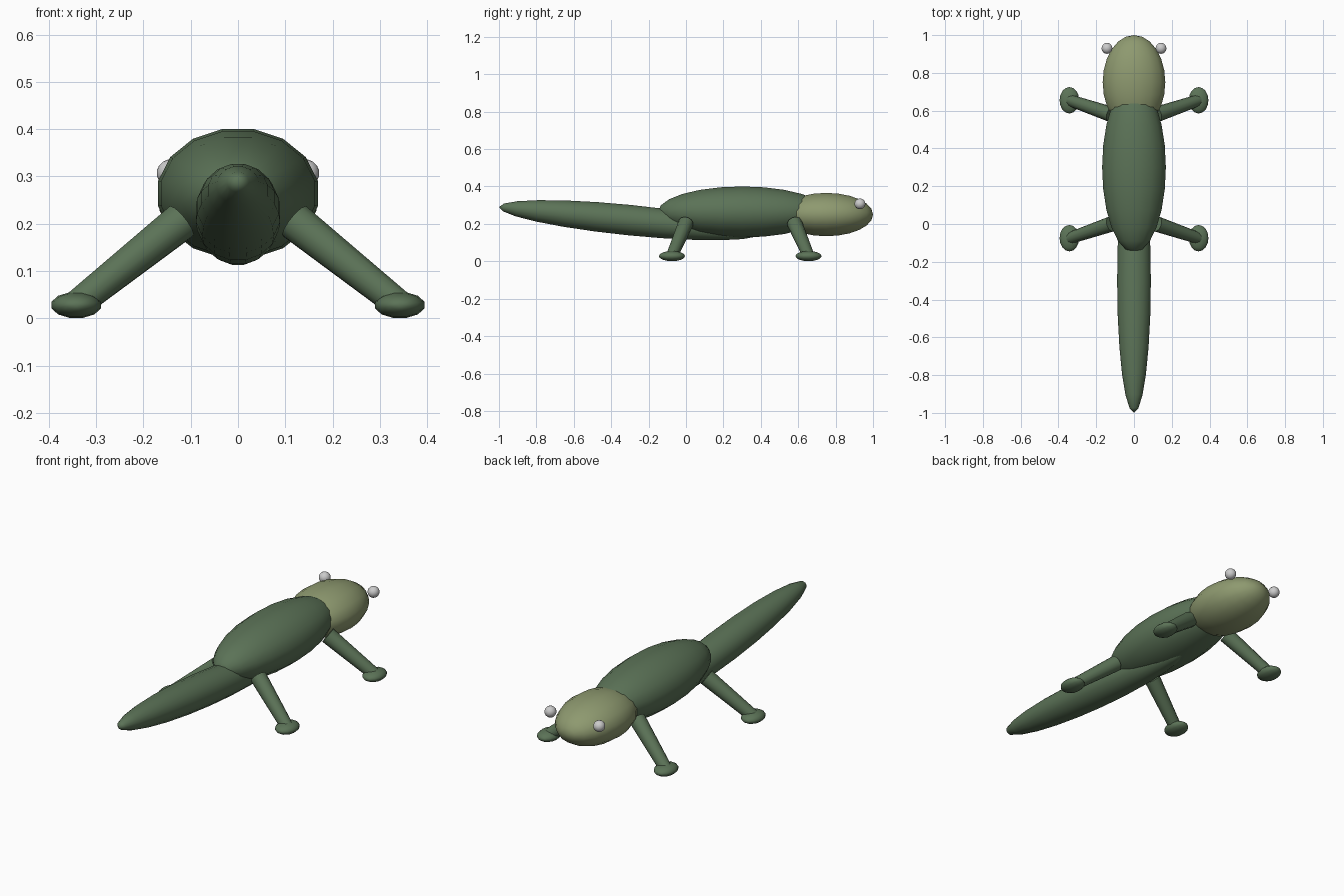
import bpy
import math
from mathutils import Vector, Matrix

if "Cube" in bpy.data.objects:
    bpy.data.objects.remove(bpy.data.objects["Cube"])


def material(name, rgb):
    m = bpy.data.materials.new(name)
    m.diffuse_color = (*rgb, 1)
    m.use_nodes = True
    m.node_tree.nodes["Principled BSDF"].inputs["Base Color"].default_value = m.diffuse_color
    return m


GREEN = material("dark_green", (0.105, 0.17, 0.095))
OLIVE = material("olive", (0.27, 0.32, 0.16))


def finish(obj, name, mat):
    obj.name = name
    if mat:
        obj.data.materials.append(mat)
    for p in obj.data.polygons:
        p.use_smooth = True
    return obj


# Ellipsoid whose poles lie on y, optionally pitched about x
def ellipsoid(name, centre, half, mat=None, pitch=0.0, segs=16, rings=12):
    bpy.ops.mesh.primitive_uv_sphere_add(segments=segs, ring_count=rings, radius=1)
    obj = bpy.context.object
    m = (Matrix.Translation(centre)
         @ Matrix.Rotation(pitch, 4, 'X')
         @ Matrix.Diagonal((*half, 1))
         @ Matrix.Rotation(math.pi / 2, 4, 'X')
         @ Matrix.Rotation(math.pi / segs, 4, 'Z'))
    obj.data.transform(m)
    return finish(obj, name, mat)


# Tapered limb between two points
def limb(name, a, b, r1, r2, mat):
    a, b = Vector(a), Vector(b)
    d = b - a
    bpy.ops.mesh.primitive_cone_add(vertices=12, radius1=r1, radius2=r2, depth=d.length)
    obj = bpy.context.object
    rot = d.to_track_quat('Z', 'Y').to_matrix().to_4x4()
    obj.data.transform(Matrix.Translation((a + b) / 2) @ rot)
    finish(obj, name, mat)
    bpy.ops.object.shade_smooth_by_angle(angle=math.radians(40))


# Trunk, head and tail
ellipsoid("body", (0, 0.30, 0.264), (0.172, 0.45, 0.139), GREEN)
ellipsoid("head", (0, 0.75, 0.25), (0.169, 0.25, 0.118), OLIVE)
ellipsoid("tail", (0, -0.30, 0.22), (0.091, 0.703, 0.083), GREEN, pitch=-0.1)

# Eyes, legs and feet on both sides
for side, s in (("left", -1), ("right", 1)):
    ellipsoid(f"{side}_eye", (s * 0.143, 0.93, 0.307), (0.029,) * 3)
    for end, y0, y1 in (("front", 0.58, 0.655), ("rear", 0.0, -0.075)):
        limb(f"{end}_{side}_leg", (s * 0.12, y0, 0.205), (s * 0.34, y1, 0.03),
             0.041, 0.031, GREEN)
        ellipsoid(f"{end}_{side}_foot", (s * 0.342, y1, 0.028),
                  (0.054, 0.07, 0.028), GREEN, segs=12, rings=8)
